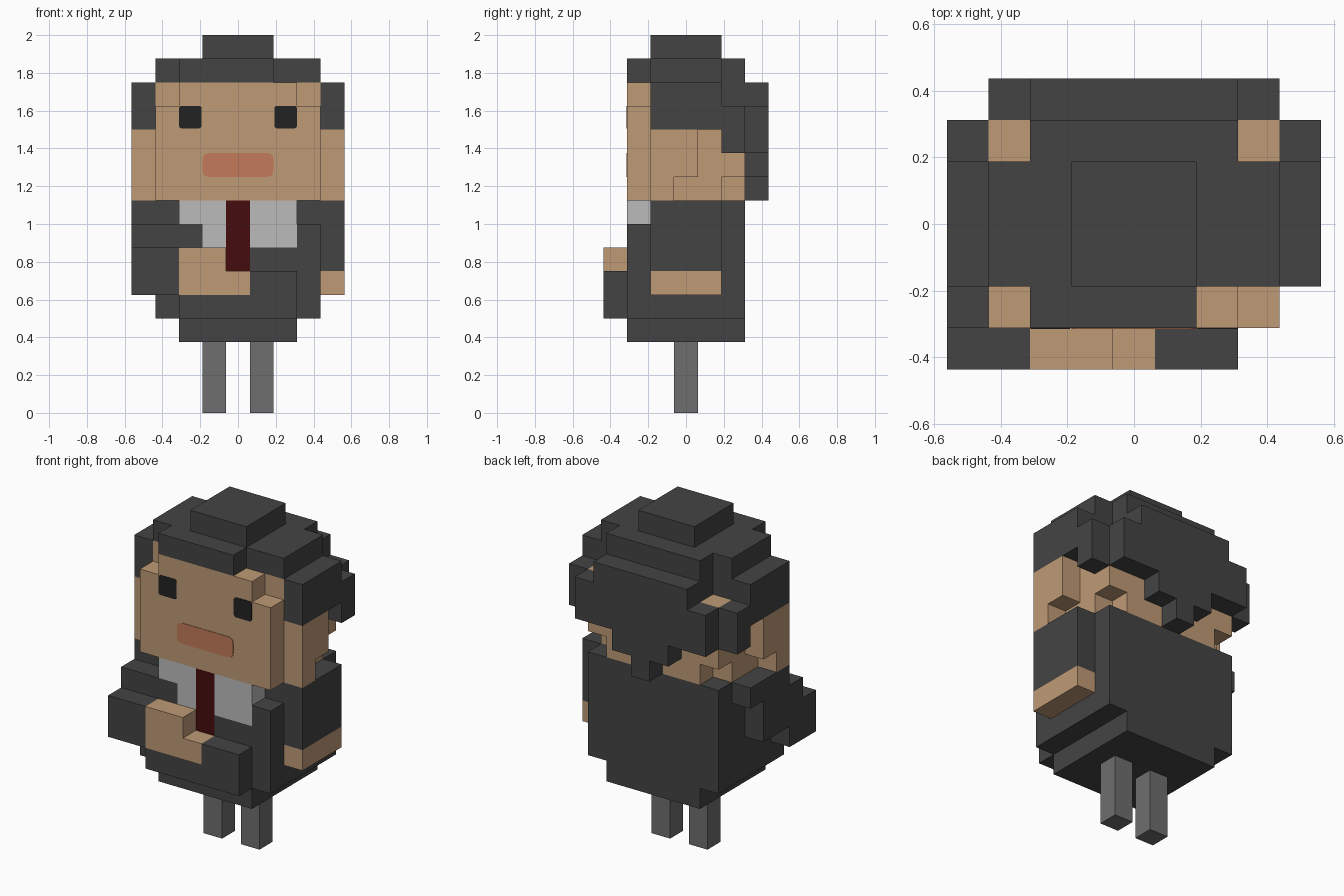
import bpy, bmesh
from mathutils import Vector

if "Cube" in bpy.data.objects:
    bpy.data.objects.remove(bpy.data.objects["Cube"], do_unlink=True)

U = 0.125                             # block size
ORIGIN = Vector((-4.5, -3.5, 0))      # corner of block (0, 0, 0), in blocks


def material(name, rgb):
    lin = [((c / 255 + 0.055) / 1.055) ** 2.4 for c in rgb] + [1]
    m = bpy.data.materials.new(name)
    m.use_nodes = True
    m.diffuse_color = lin
    m.node_tree.nodes["Principled BSDF"].inputs["Base Color"].default_value = lin
    return m


charcoal = material("charcoal", (68, 68, 68))
skin = material("skin", (191, 155, 118))
grey = material("leg grey", (110, 110, 110))
white = material("shirt grey", (187, 187, 187))
red = material("dark red", (70, 12, 14))
black = material("eye black", (34, 34, 34))
lips = material("lip red", (194, 122, 89))


def box(i0, i1, j0, j1, k0, k1):
    """Set of blocks over inclusive x, y and z ranges."""
    return {(i, j, k) for i in range(i0, i1 + 1)
            for j in range(j0, j1 + 1) for k in range(k0, k1 + 1)}


def mirror(blocks):
    return blocks | {(8 - i, j, k) for i, j, k in blocks}


def finish(name, bm, mat):
    me = bpy.data.meshes.new(name)
    bm.to_mesh(me)
    bm.free()
    me.materials.append(mat)
    ob = bpy.data.objects.new(name, me)
    bpy.context.collection.objects.link(ob)
    return ob


def part(name, mat, blocks):
    """Outer skin of a set of blocks, with flat areas merged."""
    bm = bmesh.new()
    for b in sorted(blocks):
        centre = Vector(b) + Vector((0.5, 0.5, 0.5))
        for axis in range(3):
            for sign in (-1, 1):
                n = Vector((0, 0, 0))
                n[axis] = sign
                if tuple(int(v) for v in Vector(b) + n) in blocks:
                    continue
                u = Vector((0, 0, 0))
                u[(axis + 1) % 3] = 0.5
                v = n.cross(u)
                c = centre + n * 0.5
                bm.faces.new([bm.verts.new((c + d + ORIGIN) * U)
                              for d in (u + v, v - u, -u - v, u - v)])
    bmesh.ops.remove_doubles(bm, verts=bm.verts[:], dist=1e-4)
    bmesh.ops.dissolve_limit(bm, angle_limit=0.01, verts=bm.verts[:], edges=bm.edges[:])
    return finish(name, bm, mat)


def plate(name, mat, x, z, w, h, r):
    """Thin plate with rounded corners on the front of the face."""
    bm = bmesh.new()
    bmesh.ops.create_cube(bm, size=1)
    for v in bm.verts:
        v.co = (x + v.co.x * w, -0.3125 + v.co.y * 0.006, z + v.co.z * h)
    corners = [e for e in bm.edges
               if abs(e.verts[0].co.y - e.verts[1].co.y) > 0.004]
    bmesh.ops.bevel(bm, geom=corners, offset=r, segments=3, profile=0.5, affect='EDGES')
    return finish(name, bm, mat)


# Legs
part("right_leg", grey, box(3, 3, 3, 3, 0, 2))
part("left_leg", grey, box(5, 5, 3, 3, 0, 2))

# Shirt and tie
tie = box(4, 4, 1, 1, 6, 8)
shirt = box(2, 6, 1, 1, 8, 8) | box(3, 6, 1, 1, 7, 7)
part("tie", red, tie)
part("shirt", white, shirt - tie)

# Jacket: narrow hem, wide torso, shoulders set back at the top
jacket = (box(2, 6, 1, 5, 3, 3) | box(1, 7, 1, 5, 4, 7) | box(1, 7, 2, 5, 8, 8)
          | box(2, 6, 0, 0, 4, 4) | box(5, 6, 0, 0, 5, 5))
part("jacket", charcoal, jacket - tie - shirt)

# Left arm hangs, right arm reaches across the front
part("left_sleeve", charcoal, box(8, 8, 2, 4, 6, 8))
part("left_hand", skin, box(8, 8, 2, 4, 5, 5))
part("right_sleeve", charcoal, box(0, 0, 2, 4, 8, 8) | box(0, 0, 1, 3, 7, 7)
     | box(0, 0, 0, 3, 6, 6) | box(0, 0, 0, 1, 5, 5) | box(1, 1, 0, 0, 5, 6))
part("right_hand", skin, box(2, 3, 0, 0, 5, 6) | box(4, 4, 0, 0, 5, 5))

# Head with stepped cheeks
head = (box(1, 7, 1, 5, 9, 12) | box(2, 6, 1, 1, 13, 13) | box(1, 7, 2, 2, 13, 13)
        | mirror(box(0, 0, 2, 3, 10, 11) | box(0, 0, 2, 2, 9, 9)))
part("head", skin, head - mirror(box(1, 1, 5, 5, 9, 9)))

# Hair: crown, fringe, sides and tapering back
hair = (box(3, 5, 2, 4, 15, 15) | box(1, 7, 2, 4, 14, 14) | box(2, 6, 5, 5, 14, 14)
        | box(2, 5, 1, 1, 14, 14) | box(1, 7, 3, 4, 13, 13) | box(2, 6, 5, 6, 13, 13)
        | box(1, 7, 6, 6, 11, 12) | box(3, 5, 6, 6, 10, 10) | box(4, 4, 6, 6, 9, 9)
        | mirror(box(0, 0, 2, 4, 12, 13) | box(0, 0, 5, 5, 11, 12)))
part("hair", charcoal, hair)

# Face details
for side, x in (("right", -0.252), ("left", 0.252)):
    plate(side + "_eye", black, x, 1.566, 0.12, 0.12, 0.014)
plate("mouth", lips, 0, 1.3125, 0.375, 0.125, 0.03)
